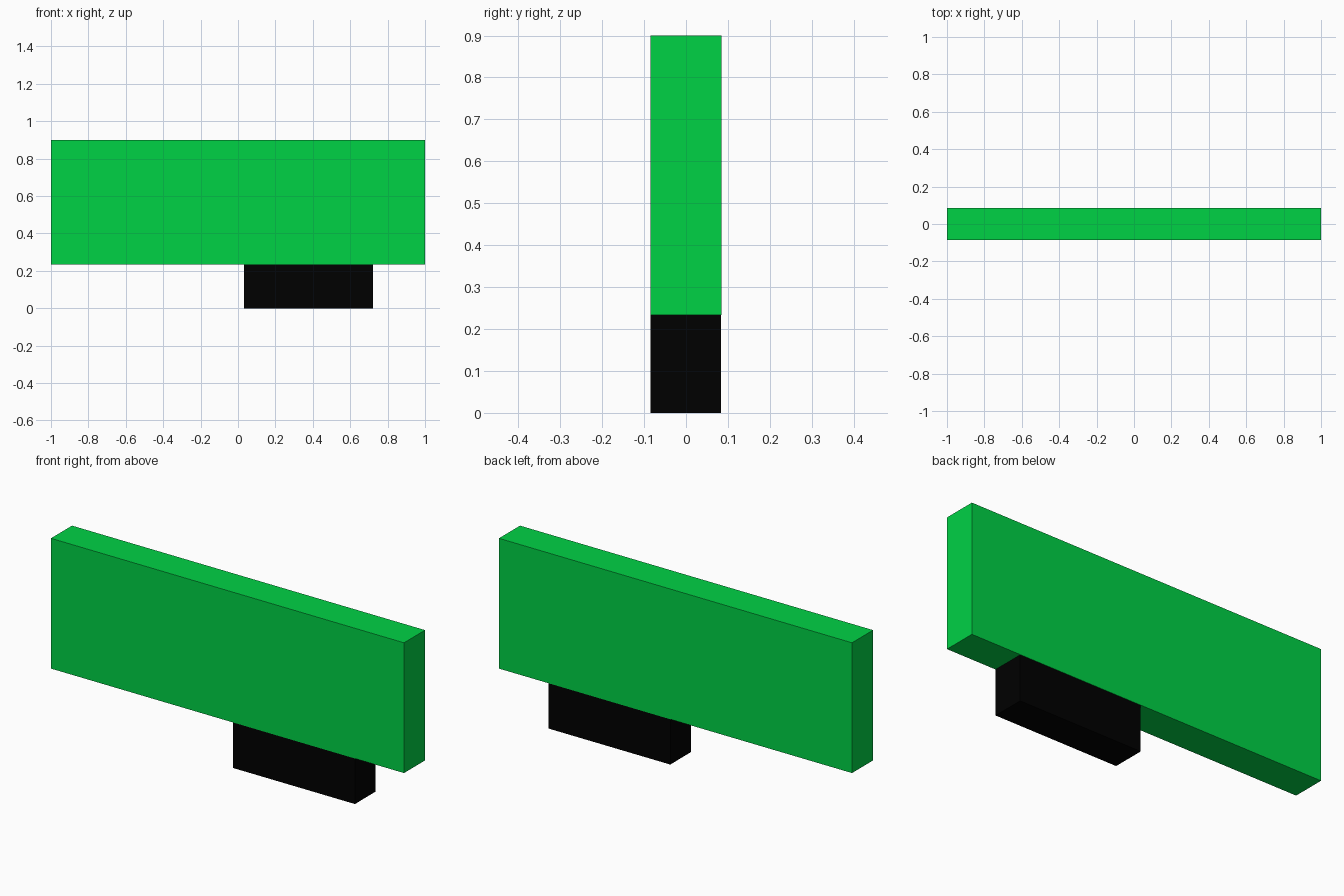
import bpy
import bmesh
from mathutils import Vector

if "Cube" in bpy.data.objects:
    bpy.data.objects.remove(bpy.data.objects["Cube"])


def material(name, rgb):
    mat = bpy.data.materials.new(name)
    mat.diffuse_color = (*rgb, 1.0)
    mat.use_nodes = True
    mat.node_tree.nodes["Principled BSDF"].inputs["Base Color"].default_value = mat.diffuse_color
    return mat


def box(name, low, high, mat):
    """Axis-aligned box between two corners."""
    low, high = Vector(low), Vector(high)
    bm = bmesh.new()
    bmesh.ops.create_cube(bm, size=1.0)
    bmesh.ops.scale(bm, vec=high - low, verts=bm.verts)
    bmesh.ops.translate(bm, vec=(low + high) / 2, verts=bm.verts)
    mesh = bpy.data.meshes.new(name)
    bm.to_mesh(mesh)
    bm.free()
    mesh.materials.append(mat)
    obj = bpy.data.objects.new(name, mesh)
    bpy.context.collection.objects.link(obj)
    return obj


green = material("green", (0.0, 0.644, 0.06))
black = material("black", (0.0, 0.0, 0.0))

# Long upright panel
box("panel", (-1.0, -0.085, 0.233), (1.0, 0.085, 0.9), green)

# Off-centre block under the panel
box("base_block", (0.031, -0.085, 0.0), (0.722, 0.083, 0.233), black)
